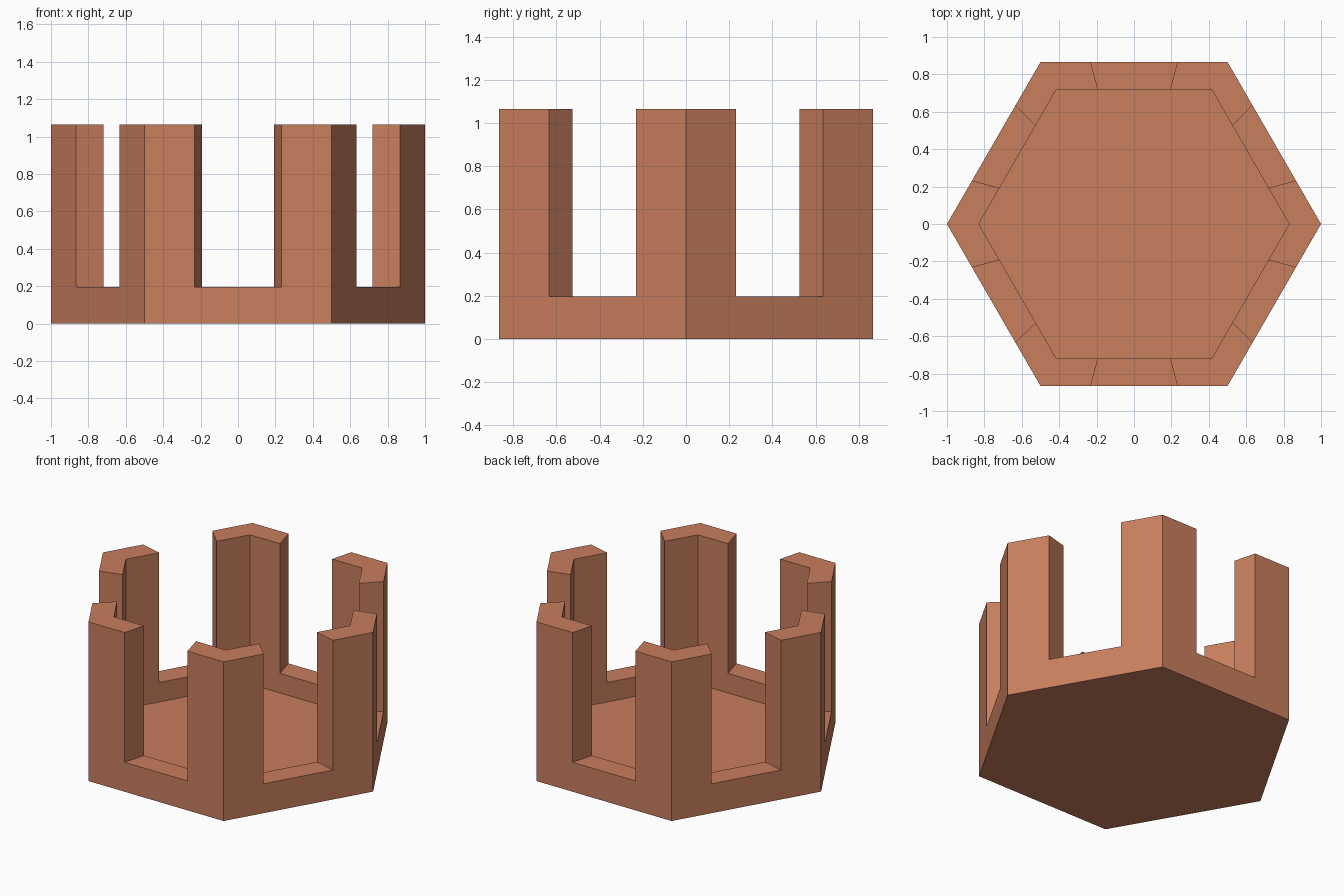
import bpy
import bmesh
from math import radians, cos, sin

cube = bpy.data.objects.get("Cube")
if cube:
    bpy.data.objects.remove(cube, do_unlink=True)

OUTER, INNER = 1.0, 0.83
FLOOR, RIM, TOP = 0.066, 0.197, 1.065

clay = bpy.data.materials.new("terracotta")
clay.use_nodes = True
color = (0.58, 0.21, 0.11, 1)
clay.diffuse_color = color
clay.node_tree.nodes["Principled BSDF"].inputs["Base Color"].default_value = color

# Hexagon outline points: each corner plus the radial cuts either side of it
angles = [a + 60 * i for i in range(6) for a in (0, 15, 45)]
COUNT = len(angles)


def ring(bm, radius, z):
    verts = []
    for a in angles:
        r = radius * cos(radians(30)) / cos(radians(a % 60 - 30))
        verts.append(bm.verts.new((r * cos(radians(a)), r * sin(radians(a)), z)))
    return verts


def bridge(bm, lower, upper, keep=lambda i: True):
    for i in range(COUNT):
        j = (i + 1) % COUNT
        if keep(i):
            bm.faces.new((lower[i], lower[j], upper[j], upper[i]))


def is_gap(i):
    return i % 3 == 1


def is_post(i):
    return not is_gap(i)


bm = bmesh.new()
bottom = ring(bm, OUTER, 0)
outer_rim, inner_rim = ring(bm, OUTER, RIM), ring(bm, INNER, RIM)
outer_top, inner_top = ring(bm, OUTER, TOP), ring(bm, INNER, TOP)
floor = ring(bm, INNER, FLOOR)

# Tray: underside, floor, low wall and the open rim between posts
bm.faces.new(bottom[::-1])
bm.faces.new(floor)
bridge(bm, bottom, outer_rim)
bridge(bm, inner_rim, floor)
bridge(bm, outer_rim, inner_rim, is_gap)

# Corner posts: outside, inside and top
bridge(bm, outer_rim, outer_top, is_post)
bridge(bm, inner_top, inner_rim, is_post)
bridge(bm, outer_top, inner_top, is_post)

# Slanted post sides at the radial cuts
for i in range(COUNT):
    if i % 3:
        bm.faces.new((outer_rim[i], inner_rim[i], inner_top[i], outer_top[i]))

bmesh.ops.recalc_face_normals(bm, faces=bm.faces)
mesh = bpy.data.meshes.new("hexagonal_tray_with_posts")
bm.to_mesh(mesh)
bm.free()
mesh.materials.append(clay)
tray = bpy.data.objects.new("hexagonal_tray_with_posts", mesh)
bpy.context.collection.objects.link(tray)
